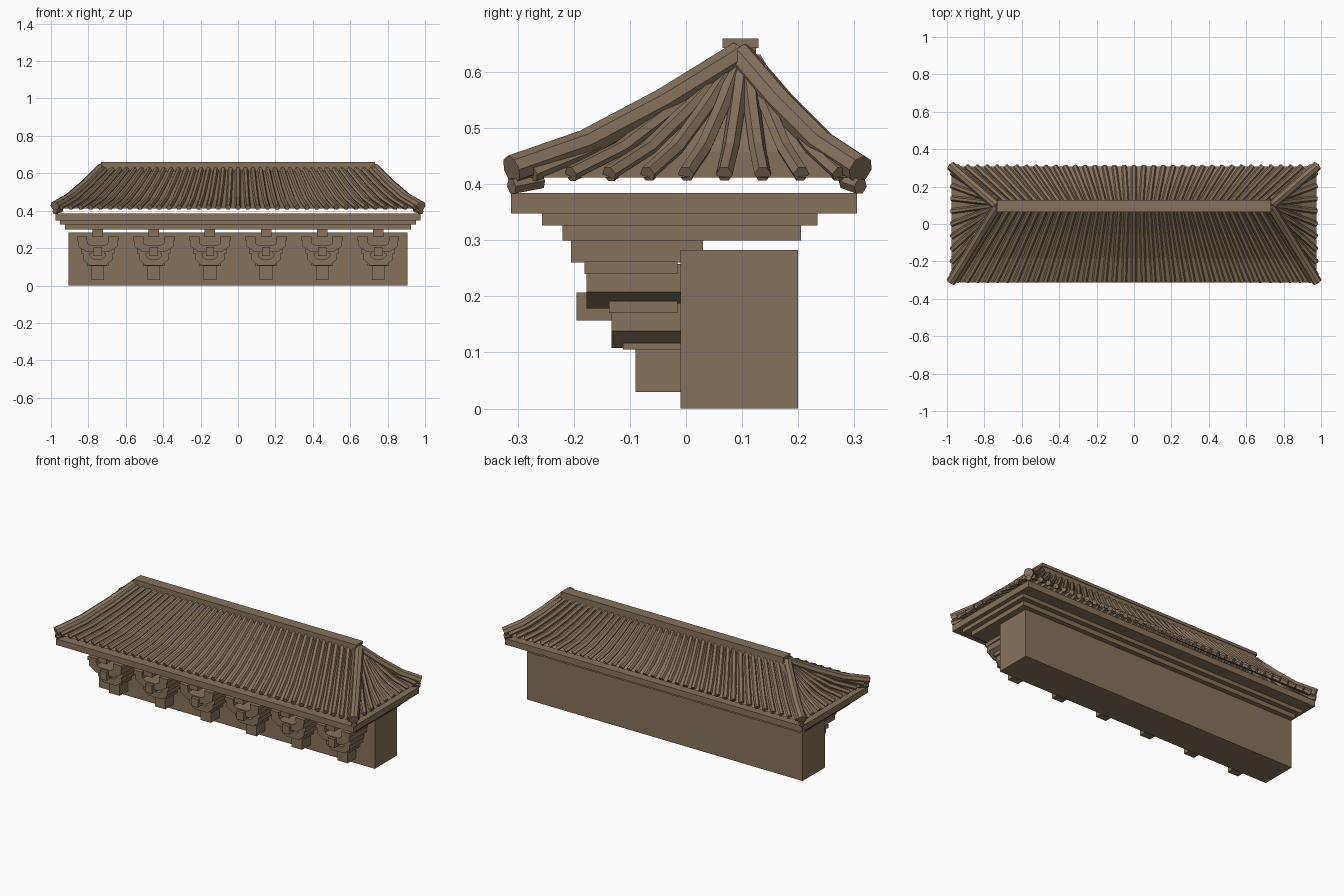
import bpy, bmesh, math
from mathutils import Vector

cube = bpy.data.objects.get("Cube")
if cube:
    bpy.data.objects.remove(cube)

clay = bpy.data.materials.new("weathered_brown")
clay.use_nodes = True
clay.diffuse_color = (0.235, 0.17, 0.108, 1)
clay.node_tree.nodes["Principled BSDF"].inputs["Base Color"].default_value = clay.diffuse_color


def finish(name, bm):
    bmesh.ops.recalc_face_normals(bm, faces=bm.faces)
    mesh = bpy.data.meshes.new(name)
    bm.to_mesh(mesh)
    bm.free()
    mesh.materials.append(clay)
    obj = bpy.data.objects.new(name, mesh)
    bpy.context.collection.objects.link(obj)
    return obj


def add_box(bm, x0, x1, y0, y1, z0, z1):
    made = bmesh.ops.create_cube(bm, size=1)["verts"]
    for v in made:
        v.co = ((x0 + x1) / 2 + v.co.x * (x1 - x0),
                (y0 + y1) / 2 + v.co.y * (y1 - y0),
                (z0 + z1) / 2 + v.co.z * (z1 - z0))


def box(name, half_x, y0, y1, z0, z1):
    bm = bmesh.new()
    add_box(bm, -half_x, half_x, y0, y1, z0, z1)
    return finish(name, bm)


def add_tube(bm, path, radius, sides):
    """Sweep a regular polygon along a path and cap both ends."""
    rings = []
    for i, p in enumerate(path):
        along = (path[min(i + 1, len(path) - 1)] - path[max(i - 1, 0)]).normalized()
        side = along.cross(Vector((0, 0, 1))).normalized()
        up = side.cross(along)
        angles = [2 * math.pi * k / sides for k in range(sides)]
        rings.append([bm.verts.new(p + radius * (side * math.cos(a) + up * math.sin(a)))
                      for a in angles])
    for a, b in zip(rings, rings[1:]):
        for k in range(sides):
            n = (k + 1) % sides
            bm.faces.new((a[k], a[n], b[n], b[k]))
    bm.faces.new(rings[0])
    bm.faces.new(rings[-1])


def add_prism(bm, cx, outline, y0, y1):
    """Extrude an (x, z) outline, mirrored about cx, from y0 to y1."""
    loop = outline + [(-x, z) for x, z in reversed(outline)]
    front, back = ([bm.verts.new((cx + x, y, z)) for x, z in loop] for y in (y0, y1))
    bm.faces.new(front)
    bm.faces.new(back)
    for i in range(len(loop)):
        j = (i + 1) % len(loop)
        bm.faces.new((front[i], front[j], back[j], back[i]))


# Wall and stepped cornice
box("wall", 0.907, -0.01, 0.2, 0, 0.283)
box("cornice_lower", 0.925, -0.22, 0.205, 0.3, 0.326)
box("cornice_middle", 0.953, -0.257, 0.234, 0.326, 0.348)
box("cornice_upper", 0.977, -0.312, 0.305, 0.348, 0.384)

# Bracket sets along the front
for n in range(6):
    cx = -0.75 + 0.3 * n
    bm = bmesh.new()
    add_box(bm, cx - 0.034, cx + 0.034, -0.09, -0.01, 0.03, 0.108)
    add_box(bm, cx - 0.058, cx + 0.058, -0.112, -0.01, 0.105, 0.117)
    add_box(bm, cx - 0.022, cx + 0.022, -0.195, -0.01, 0.157, 0.207)
    add_box(bm, cx - 0.028, cx + 0.028, -0.205, 0.03, 0.26, 0.3)
    for half, low, depth in ((0.078, 0.108, 0.133), (0.105, 0.178, 0.177)):
        top = low + 0.08
        # Upturned arm with a hollow middle
        add_prism(bm, cx, [(half * 0.55, low), (half * 0.7, low + 0.01),
                           (half, low + 0.03), (half, top), (half * 0.58, top),
                           (half * 0.5, low + 0.045), (half * 0.3, low + 0.035)],
                  -depth, -0.01)
        # Bearing blocks on the arm ends
        for s in (-1, 1):
            mid = cx + s * half * 0.8
            add_box(bm, mid - 0.028, mid + 0.028, -depth - 0.004, -0.015, top - 0.018, top + 0.004)
    finish("bracket_set_%d" % (n + 1), bm)

# Curved hipped roof: each slope runs from a top edge to an eave edge
CURVE = [(0, 0.615), (0.34, 0.53), (0.68, 0.457), (1, 0.412)]
RX, RY, EX, EY = 0.73, 0.095, 0.975, 0.308


def slope_path(a, b, lift=0.0):
    return [Vector((a[0] + (b[0] - a[0]) * t, a[1] + (b[1] - a[1]) * t, z + lift))
            for t, z in CURVE]


def slope(name, top0, top1, eave0, eave1, count, radius):
    def mix(p, q, f):
        return (p[0] + (q[0] - p[0]) * f, p[1] + (q[1] - p[1]) * f)

    # Roof sheet
    bm = bmesh.new()
    rows = [[bm.verts.new(p) for p in slope_path(top, eave)]
            for top, eave in ((top0, eave0), (top1, eave1))]
    for i in range(len(CURVE) - 1):
        bm.faces.new((rows[0][i], rows[0][i + 1], rows[1][i + 1], rows[1][i]))
    finish(name + "_sheet", bm)
    # Round tile rows fanning out towards the eave
    bm = bmesh.new()
    for k in range(count):
        f = (k + 0.5) / count
        add_tube(bm, slope_path(mix(top0, top1, f), mix(eave0, eave1, f), 0.006), radius, 6)
    finish(name + "_tiles", bm)


for label, s in (("front", -1), ("back", 1)):
    slope(label + "_roof", (-RX, RY + s * 0.015), (RX, RY + s * 0.015),
          (-EX, s * EY), (EX, s * EY), 37, 0.015)
for label, s in (("right", -1), ("left", 1)):
    slope(label + "_roof", (s * RX, RY - 0.03), (s * RX, RY + 0.03),
          (s * EX, -EY), (s * EX, EY), 9, 0.015)

# Hip ridges and the corner beams below them
hips, beams = bmesh.new(), bmesh.new()
for sx in (-1, 1):
    for sy in (-1, 1):
        path = slope_path((sx * RX, RY), (sx * 0.98, sy * 0.311), 0.014)
        add_tube(hips, path, 0.026, 8)
        end = path[-1] - Vector((0, 0, 0.03))
        add_tube(beams, [end.lerp(path[-2], 0.4) - Vector((0, 0, 0.02)), end], 0.015, 6)
finish("hip_ridges", hips)
finish("corner_beams", beams)

# Main ridge with a wider cap
box("ridge_beam", RX - 0.005, RY - 0.025, RY + 0.03, 0.595, 0.645)
box("ridge_cap", 0.732, RY - 0.03, RY + 0.034, 0.643, 0.66)
